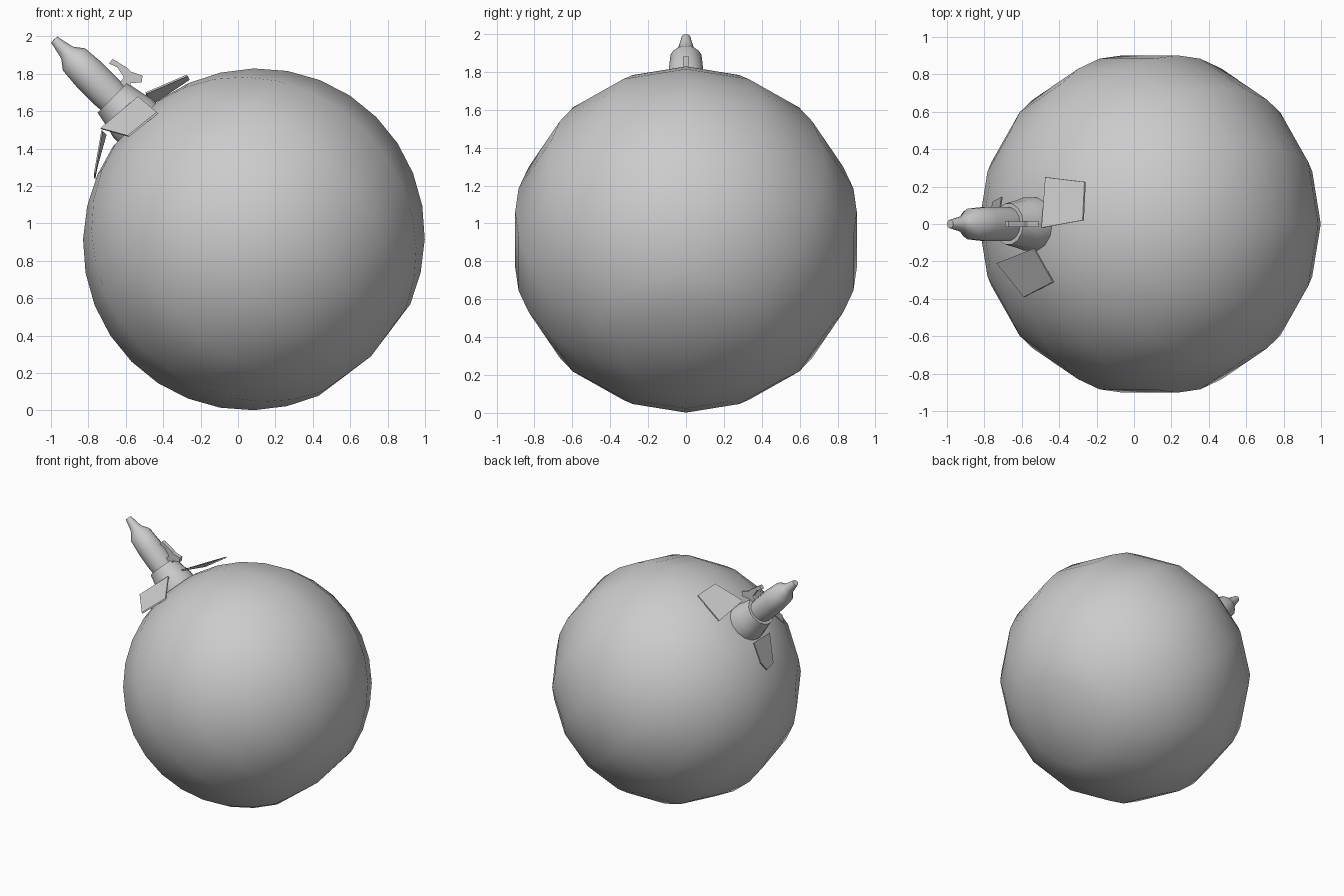
import bpy, bmesh
from math import sin, cos, pi, radians, sqrt
from mathutils import Matrix, Vector

if "Cube" in bpy.data.objects:
    bpy.data.objects.remove(bpy.data.objects["Cube"])

CENTRE = Vector((0.085, 0, 0.915))
# local z runs along the neck, tilted 45 degrees towards -x
TILT = Matrix.Translation(CENTRE) @ Matrix.Rotation(radians(-45), 4, 'Y')


def finish(name, bm, smooth=None):
    bmesh.ops.recalc_face_normals(bm, faces=bm.faces)
    mesh = bpy.data.meshes.new(name)
    bm.to_mesh(mesh)
    bm.free()
    ob = bpy.data.objects.new(name, mesh)
    bpy.context.collection.objects.link(ob)
    if smooth:
        bpy.ops.object.select_all(action='DESELECT')
        ob.select_set(True)
        bpy.context.view_layer.objects.active = ob
        bpy.ops.object.shade_smooth_by_angle(angle=radians(smooth))
    return ob


def lathe(name, profile, segments, smooth):
    """Spin (radius, height) points round the tilted axis."""
    bm = bmesh.new()
    rings = []
    for r, h in profile:
        if r == 0:
            rings.append([bm.verts.new((0, 0, h))] * segments)
        else:
            rings.append([bm.verts.new((r * cos(2 * pi * i / segments),
                                        r * sin(2 * pi * i / segments), h))
                          for i in range(segments)])
    for a, b in zip(rings, rings[1:]):
        for i in range(segments):
            j = (i + 1) % segments
            bm.faces.new(list(dict.fromkeys((a[i], a[j], b[j], b[i]))))
    bm.transform(TILT)
    return finish(name, bm, smooth)


def plate(name, corners, offset):
    """Solid sheet: an outline pushed along an offset vector."""
    bm = bmesh.new()
    face = bm.faces.new([bm.verts.new(c) for c in corners])
    out = bmesh.ops.extrude_face_region(bm, geom=[face], use_keep_orig=True)
    verts = [v for v in out['geom'] if isinstance(v, bmesh.types.BMVert)]
    bmesh.ops.translate(bm, verts=verts, vec=offset)
    return finish(name, bm)


# round body: 14 sides, slightly flattened towards the poles
body = [(0, 0.885)]
for k in range(1, 15):
    t = radians(11.25 * k)
    r = 0.925 - 0.023 * cos(t) ** 2
    body.append((r * sin(t), r * cos(t)))
body.append((0, -0.885))
lathe("round_body", body, 14, 60)

# collar and tapered nozzle
lathe("collar", [(0, 0.84), (0.146, 0.84), (0.146, 0.92), (0.132, 0.97),
                 (0.112, 1.07), (0, 1.07)], 14, 35)
lathe("nozzle", [(0, 1.04), (0.088, 1.04), (0.094, 1.12), (0.094, 1.24),
                 (0.084, 1.36), (0.046, 1.41), (0.038, 1.44), (0.023, 1.51),
                 (0, 1.512)], 14, 35)

# loose sheets round the collar
down = Vector((0.707, 0, -0.707)) * 0.01
plate("upper_sheet", [(-0.495, -0.02, 1.70), (-0.475, 0.25, 1.635),
                      (-0.265, 0.225, 1.775), (-0.275, 0.02, 1.795)], down)
plate("front_sheet", [(-0.735, -0.21, 1.51), (-0.535, -0.13, 1.68),
                      (-0.435, -0.31, 1.595), (-0.59, -0.39, 1.47)], down)
plate("lower_sheet", [(-0.73, -0.03, 1.50), (-0.71, 0.145, 1.48),
                      (-0.755, 0.12, 1.32), (-0.77, 0.06, 1.245),
                      (-0.77, -0.02, 1.27)], down)

# small lever standing on the collar
lever = [(-0.69, 1.855), (-0.67, 1.88), (-0.59, 1.83), (-0.57, 1.81),
         (-0.51, 1.79), (-0.515, 1.755), (-0.575, 1.75), (-0.58, 1.68),
         (-0.63, 1.72), (-0.63, 1.755), (-0.61, 1.78), (-0.645, 1.835)]
plate("lever", [(x, -0.016, z) for x, z in lever], Vector((0, 0.032, 0)))
